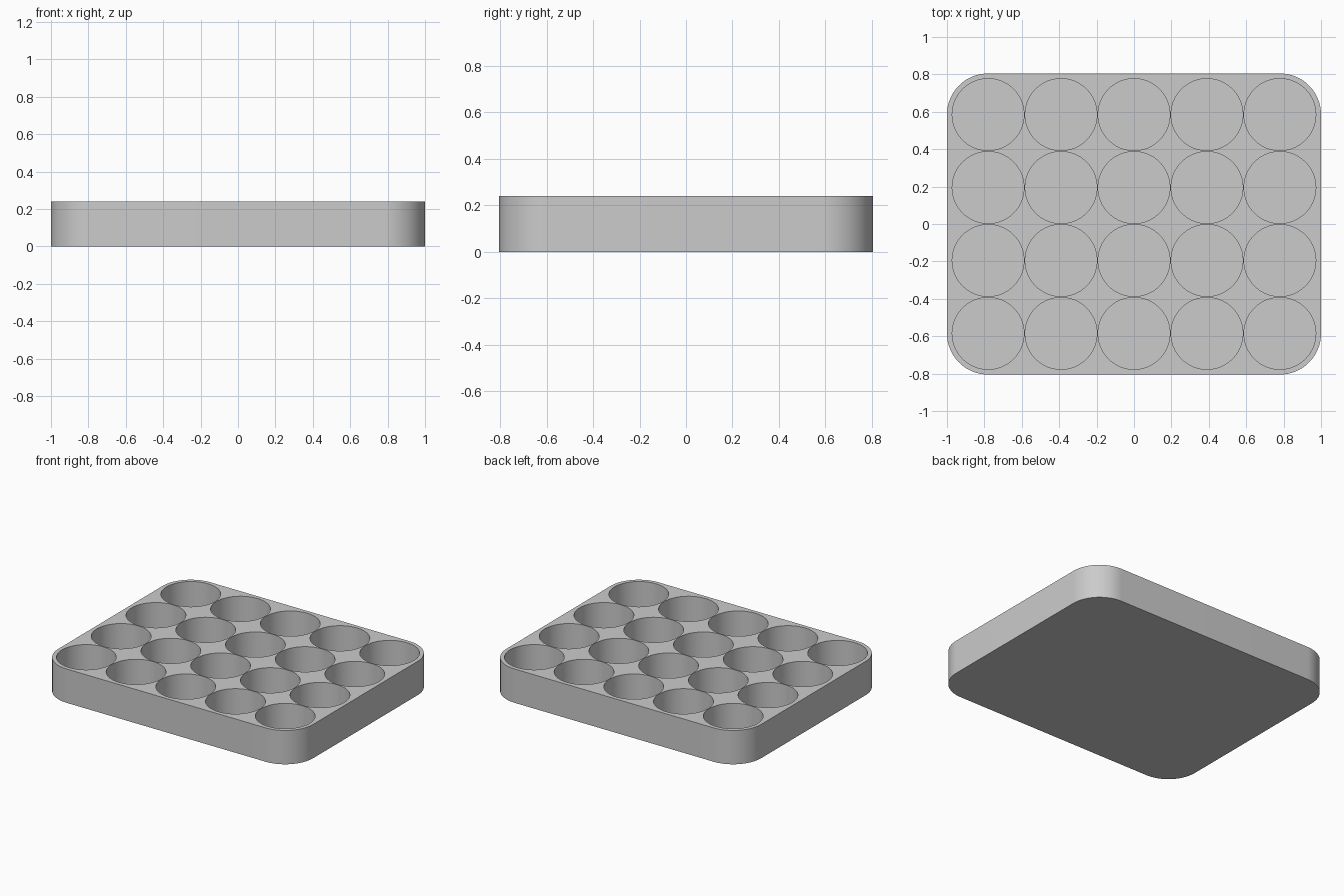
import bpy, bmesh, math

default = bpy.data.objects.get("Cube")
if default:
    bpy.data.objects.remove(default, do_unlink=True)

HALF_X, HALF_Y, HEIGHT = 1.0, 0.805, 0.24
CORNER, PITCH, WELL, FLOOR = 0.22, 0.39, 0.192, 0.025
COLUMNS, ROWS = 5, 4

grey = bpy.data.materials.new("light grey plastic")
grey.use_nodes = True
grey.diffuse_color = (0.6, 0.6, 0.6, 1)
grey.node_tree.nodes["Principled BSDF"].inputs["Base Color"].default_value = (0.6, 0.6, 0.6, 1)


def arc(cx, cy, radius, start, sweep, steps):
    angles = [start + sweep * i / steps for i in range(steps + 1)]
    return [(cx + radius * math.cos(a), cy + radius * math.sin(a)) for a in angles]


def add_prism(bm, outline, bottom, top):
    """Extrude a closed outline from bottom to top."""
    face = bm.faces.new([bm.verts.new((x, y, bottom)) for x, y in outline])
    grown = bmesh.ops.extrude_face_region(bm, geom=[face], use_keep_orig=True)["geom"]
    verts = [v for v in grown if isinstance(v, bmesh.types.BMVert)]
    bmesh.ops.translate(bm, verts=verts, vec=(0, 0, top - bottom))


def make_object(name, bm):
    bmesh.ops.recalc_face_normals(bm, faces=bm.faces[:])
    mesh = bpy.data.meshes.new(name)
    bm.to_mesh(mesh)
    bm.free()
    mesh.materials.append(grey)
    obj = bpy.data.objects.new(name, mesh)
    bpy.context.collection.objects.link(obj)
    return obj


# Tray body: a block with rounded upright corners
quarter = math.pi / 2
outline = []
for i, (sx, sy) in enumerate([(1, 1), (-1, 1), (-1, -1), (1, -1)]):
    outline += arc(sx * (HALF_X - CORNER), sy * (HALF_Y - CORNER), CORNER, i * quarter, quarter, 20)
bm = bmesh.new()
add_prism(bm, outline, 0, HEIGHT)
tray = make_object("well_tray", bm)

# Cutter: a grid of round wells
bm = bmesh.new()
for column in range(COLUMNS):
    for row in range(ROWS):
        x = (column - (COLUMNS - 1) / 2) * PITCH
        y = (row - (ROWS - 1) / 2) * PITCH
        add_prism(bm, arc(x, y, WELL, 0, math.tau, 80)[:-1], FLOOR, HEIGHT + 0.1)
cutter = make_object("well_cutter", bm)
cutter.hide_render = True

# Cut the wells, then drop the cutter
cut = tray.modifiers.new("wells", "BOOLEAN")
cut.operation = "DIFFERENCE"
cut.solver = "EXACT"
cut.object = cutter
bpy.ops.object.select_all(action="DESELECT")
bpy.context.view_layer.objects.active = tray
tray.select_set(True)
bpy.ops.object.modifier_apply(modifier=cut.name)
bpy.data.objects.remove(cutter, do_unlink=True)

# Smooth round walls, crisp rims
bpy.ops.object.shade_smooth_by_angle(angle=math.radians(30))
